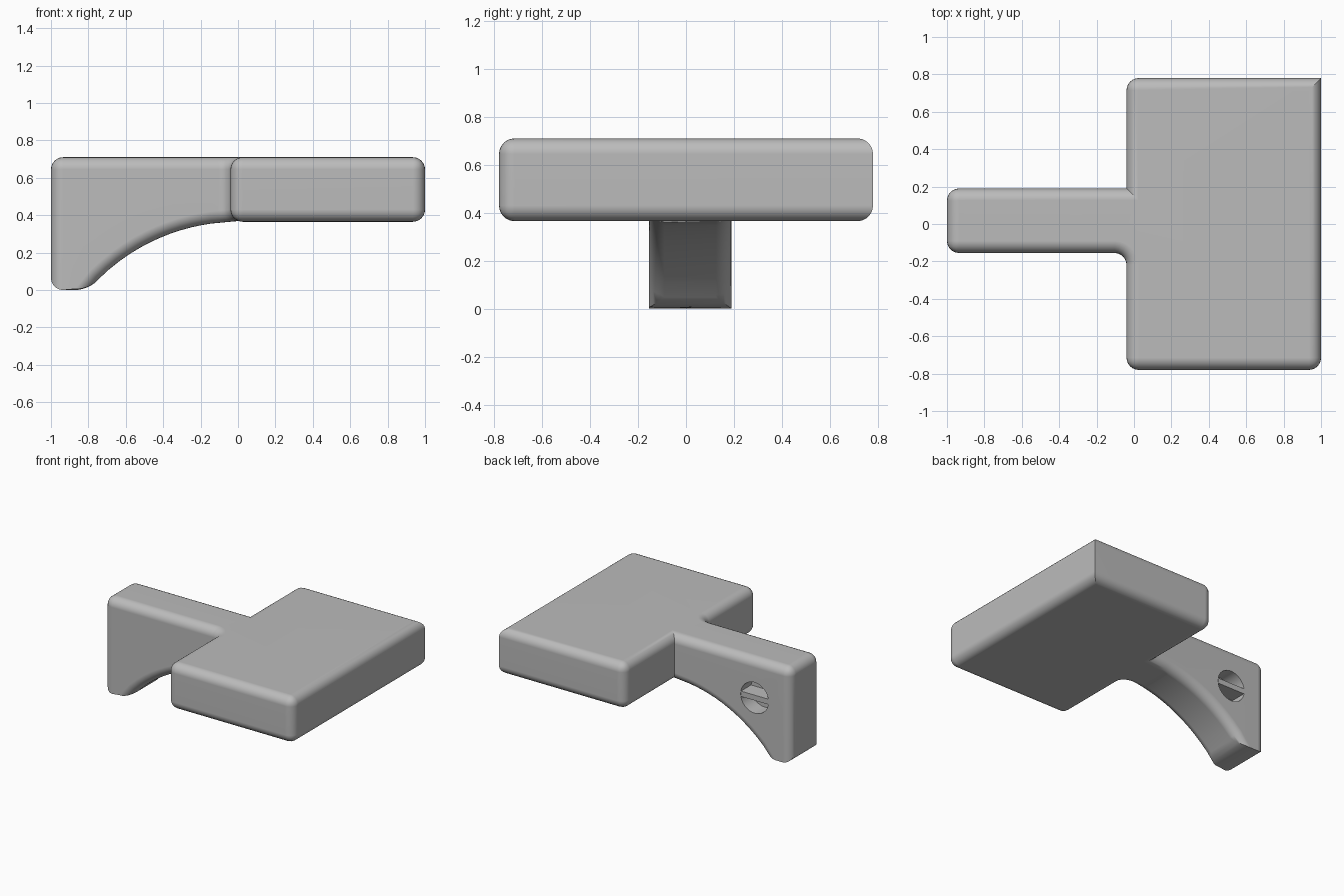
import bpy, bmesh, math
from mathutils import Vector, Matrix

cube = bpy.data.objects.get("Cube")
if cube:
    bpy.data.objects.remove(cube, do_unlink=True)

TOP, UNDER = 0.71, 0.365        # slab height range
FRONT, BACK = -0.155, 0.19      # arm width range
NECK, TOE = -0.04, -0.8         # where arm meets slab, where the arch ends
RADIUS = 0.065

grey = bpy.data.materials.new("plain grey")
grey.use_nodes = True
colour = (0.5, 0.5, 0.5, 1)
grey.diffuse_color = colour
grey.node_tree.nodes["Principled BSDF"].inputs["Base Color"].default_value = colour


def make_object(name, bm):
    bmesh.ops.recalc_face_normals(bm, faces=bm.faces[:])
    mesh = bpy.data.meshes.new(name)
    bm.to_mesh(mesh)
    bm.free()
    mesh.materials.append(grey)
    obj = bpy.data.objects.new(name, mesh)
    bpy.context.collection.objects.link(obj)
    return obj


def near(a, b):
    return abs(a - b) < 0.001


def vertical_at(edge, x, y):
    return all(near(v.co.x, x) and near(v.co.y, y) for v in edge.verts)


def round_edges(bm, edges):
    bmesh.ops.bevel(bm, geom=edges, offset=RADIUS, offset_type='OFFSET',
                    segments=6, profile=0.5, affect='EDGES', clamp_overlap=False)


# Bracket body: T-shaped slab and arm with an arched underside
bm = bmesh.new()
outline = [(-1, FRONT), (NECK, FRONT), (NECK, -0.78), (1, -0.78),
           (1, 0.78), (NECK, 0.78), (NECK, BACK), (-1, BACK)]
top = [bm.verts.new((x, y, TOP)) for x, y in outline]
low = [bm.verts.new((x, y, UNDER)) for x, y in outline[1:-1]]

arch_radius = (TOE ** 2 + UNDER ** 2) / (2 * UNDER)
arch_x = [-0.14 + (TOE + 0.14) * i / 12 for i in range(13)]
profile = [(x, math.sqrt(arch_radius ** 2 - x * x) + UNDER - arch_radius)
           for x in arch_x] + [(-1, 0)]
front = [bm.verts.new((x, FRONT, z)) for x, z in profile]
back = [bm.verts.new((x, BACK, z)) for x, z in profile]

bm.faces.new(top)
bm.faces.new([front[0]] + low + [back[0]])
for i in range(len(low) - 1):
    bm.faces.new((low[i], low[i + 1], top[i + 2], top[i + 1]))
for i in range(len(front) - 1):
    bm.faces.new((front[i], front[i + 1], back[i + 1], back[i]))
bm.faces.new([top[0], top[1], low[0]] + front)
bm.faces.new([top[-1], top[-2], low[-1]] + back)
bm.faces.new((top[0], front[-1], back[-1], top[-1]))
bmesh.ops.recalc_face_normals(bm, faces=bm.faces[:])

# Inner corner fillet first, then every other rounded edge
round_edges(bm, [e for e in bm.edges if vertical_at(e, NECK, FRONT)])
rims = []
for e in bm.edges:
    a, b = e.verts
    foot_side = near(a.co.z, 0) and near(b.co.z, 0) and near(a.co.y, b.co.y)
    crisp = foot_side or vertical_at(e, 1, 0.78) or vertical_at(e, NECK, BACK)
    if not crisp and e.calc_face_angle(0) > math.radians(30):
        rims.append(e)
round_edges(bm, rims)
body = make_object("bracket_body", bm)

# Round recess in the back of the arm
HOLE = Vector((-0.7, BACK, 0.42))
DEPTH = 0.12
bm = bmesh.new()
bmesh.ops.create_cone(bm, cap_ends=True, segments=48, radius1=0.115, radius2=0.115,
                      depth=2 * DEPTH,
                      matrix=Matrix.Translation(HOLE) @ Matrix.Rotation(math.pi / 2, 4, 'X'))
cutter = make_object("recess_cutter", bm)
cutter.hide_render = True

bpy.context.view_layer.objects.active = body
cut = body.modifiers.new("recess", 'BOOLEAN')
cut.operation = 'DIFFERENCE'
cut.solver = 'EXACT'
cut.object = cutter
bpy.ops.object.modifier_apply(modifier=cut.name)
bpy.data.objects.remove(cutter, do_unlink=True)

# Flush bar across the recess
bm = bmesh.new()
bmesh.ops.create_cube(bm, size=1, matrix=Matrix.Translation(HOLE - Vector((0, DEPTH / 2, 0)))
                      @ Matrix.Diagonal((0.228, DEPTH, 0.04, 1)))
make_object("recess_bar", bm)

# Smooth fillets with flat main faces
bpy.ops.object.select_all(action='DESELECT')
body.select_set(True)
bpy.context.view_layer.objects.active = body
bpy.ops.object.shade_smooth_by_angle(angle=math.radians(30))
weighted = body.modifiers.new("flat_faces", 'WEIGHTED_NORMAL')
weighted.keep_sharp = True
